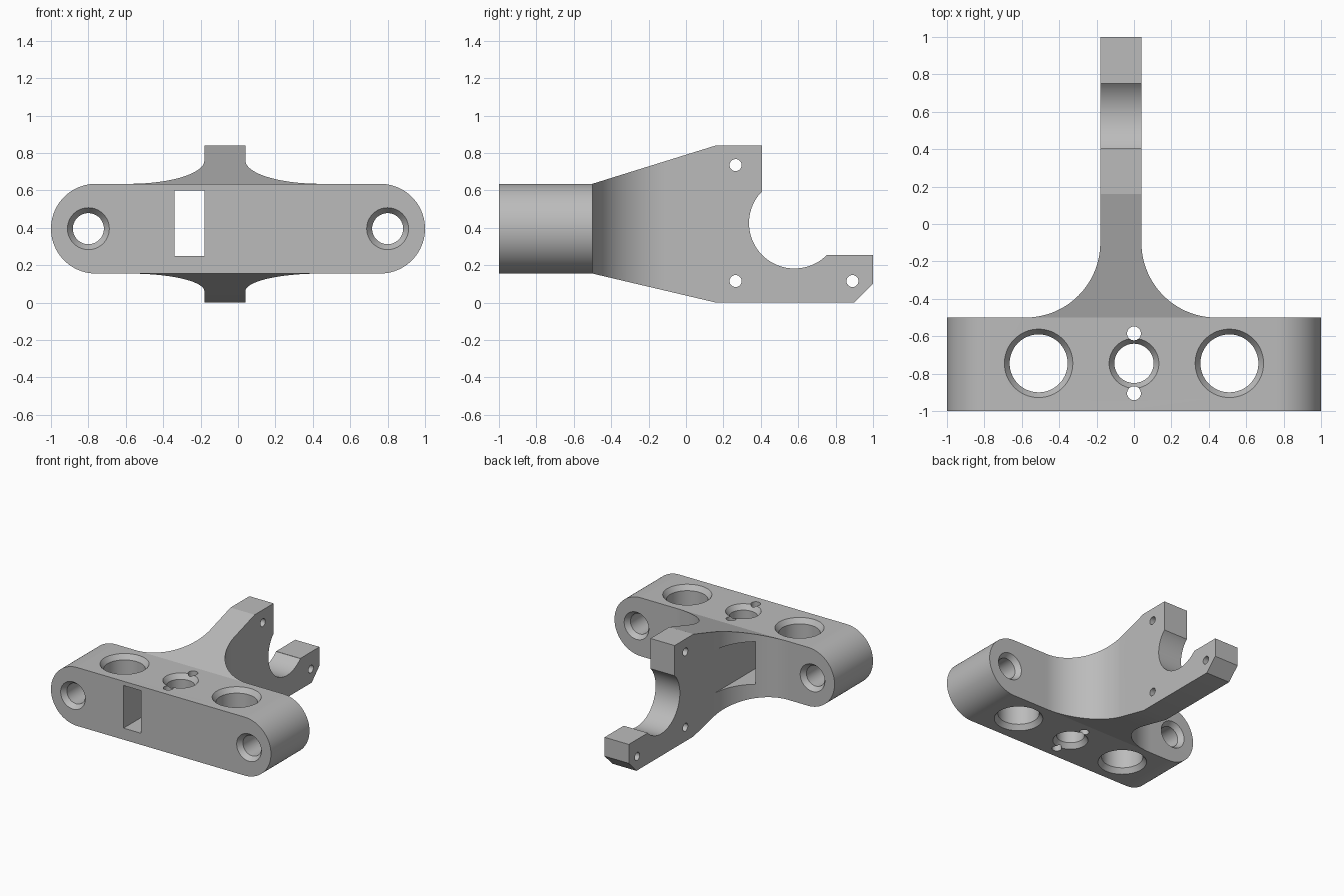
import bpy, bmesh
from math import cos, sin, radians

if "Cube" in bpy.data.objects:
    bpy.data.objects.remove(bpy.data.objects["Cube"], do_unlink=True)

grey = bpy.data.materials.new("machined grey")
grey.use_nodes = True
grey.diffuse_color = (0.5, 0.5, 0.5, 1)
grey.node_tree.nodes["Principled BSDF"].inputs["Base Color"].default_value = grey.diffuse_color


def arc(a, b, r, start, end, steps):
    angles = [radians(start + (end - start) * i / steps) for i in range(steps + 1)]
    return [(a + r * cos(t), b + r * sin(t)) for t in angles]


def loft(name, axis, sections):
    """Solid through outlines, each given as (height along axis, points)."""
    place = {"X": lambda a, b, h: (h, a, b),
             "Y": lambda a, b, h: (a, h, b),
             "Z": lambda a, b, h: (a, b, h)}[axis]
    bm = bmesh.new()
    rings = [[bm.verts.new(place(a, b, h)) for a, b in pts] for h, pts in sections]
    for low, high in zip(rings, rings[1:]):
        for i in range(len(low)):
            bm.faces.new((low[i - 1], low[i], high[i], high[i - 1]))
    bm.faces.new(rings[0])
    bm.faces.new(rings[-1])
    bmesh.ops.recalc_face_normals(bm, faces=bm.faces)
    mesh = bpy.data.meshes.new(name)
    bm.to_mesh(mesh)
    bm.free()
    mesh.materials.append(grey)
    obj = bpy.data.objects.new(name, mesh)
    bpy.context.collection.objects.link(obj)
    return obj


def combine(target, other, operation):
    mod = target.modifiers.new("combine", "BOOLEAN")
    mod.operation, mod.solver, mod.object = operation, "EXACT", other
    bpy.context.view_layer.objects.active = target
    bpy.ops.object.modifier_apply(modifier=mod.name)
    bpy.data.objects.remove(other, do_unlink=True)


def drill(target, axis, a, b, r, lo, hi, flare=0.0, depth=0.04):
    """Through hole from lo to hi, with a countersink at both ends."""
    over = 0.02
    if flare:
        wide = flare + (flare - r) * over / depth
        steps = [(lo - over, wide), (lo + depth, r), (hi - depth, r), (hi + over, wide)]
    else:
        steps = [(lo - over, r), (hi + over, r)]
    circles = [(h, arc(a, b, rad, 0, 360, 64)[:-1]) for h, rad in steps]
    combine(target, loft("hole_cutter", axis, circles), "DIFFERENCE")


# Crossbar with rounded ends
BOTTOM, TOP, MID, R = 0.155, 0.635, 0.395, 0.24
outline = arc(1 - R, MID, R, -90, 90, 40) + arc(R - 1, MID, R, 90, 270, 40)
bracket = loft("bracket", "Y", [(-1, outline), (-0.5, outline)])

# Arm: side outline with the open round seat and clipped toe
side = [(-0.6, 0.6), (-0.5, TOP), (0.16, 0.84), (0.405, 0.84)]
side += arc(0.58, 0.425, 0.243, 137, 315, 48)
side += [(0.752, 0.255), (1, 0.255), (1, 0.1), (0.9, 0), (0.16, 0), (-0.5, BOTTOM), (-0.6, 0.19)]
side[4] = (0.405, 0.592)
arm = loft("arm", "X", [(-0.8, side), (0.7, side)])

# Arm plan: a narrow blade flaring into the crossbar
plan = [(-0.18, 1.1)] + arc(-0.58, -0.1, 0.4, 0, -90, 36) + [(-0.58, -0.7), (0.44, -0.7)]
plan += arc(0.44, -0.1, 0.4, 270, 180, 36) + [(0.04, 1.1)]
combine(arm, loft("plan_cutter", "Z", [(-0.2, plan), (1.1, plan)]), "INTERSECT")
combine(bracket, arm, "UNION")

# Rectangular slot running front to back beside the blade
slot = [(-0.34, 0.25), (-0.18, 0.25), (-0.18, 0.6), (-0.34, 0.6)]
combine(bracket, loft("slot_cutter", "Y", [(-1.1, slot), (0.1, slot)]), "DIFFERENCE")

# Bolt holes and large vertical bores, mirrored left and right
for s in (-1, 1):
    drill(bracket, "Y", s * 0.8, MID, 0.083, -1, -0.5, 0.112)
    drill(bracket, "Z", s * 0.51, -0.745, 0.155, BOTTOM, TOP, 0.183)

# Centre bore with two pin holes
drill(bracket, "Z", 0, -0.745, 0.105, BOTTOM, TOP, 0.133)
for y in (-0.585, -0.905):
    drill(bracket, "Z", 0, y, 0.037, BOTTOM, TOP)

# Small cross holes in the arm
for y, z in ((0.265, 0.735), (0.265, 0.115), (0.89, 0.115)):
    drill(bracket, "X", y, z, 0.032, -0.18, 0.04)

bpy.ops.object.select_all(action="DESELECT")
bracket.select_set(True)
bpy.context.view_layer.objects.active = bracket
bpy.ops.object.shade_smooth_by_angle(angle=radians(14))
